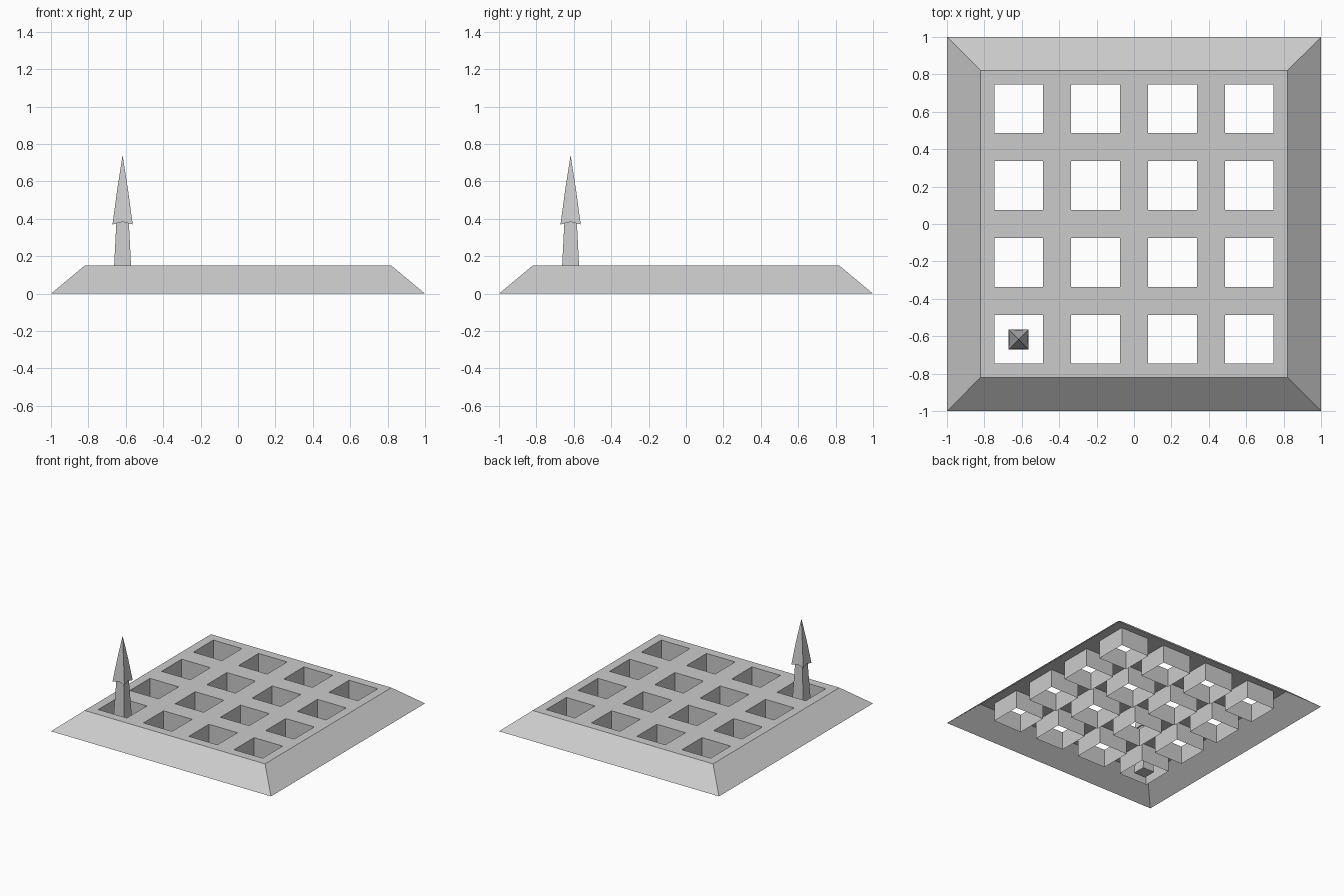
import bpy, bmesh
from mathutils import Vector

if "Cube" in bpy.data.objects:
    bpy.data.objects.remove(bpy.data.objects["Cube"])

TOP, RIM, HALF = 0.15, 0.82, 0.13
CENTRES = [-0.617, -0.206, 0.206, 0.617]


def make_object(name, bm):
    mesh = bpy.data.meshes.new(name)
    bm.to_mesh(mesh)
    bm.free()
    obj = bpy.data.objects.new(name, mesh)
    bpy.context.collection.objects.link(obj)
    return obj


# Base: thin hollow tray, perforated deck with square sleeves and sloped skirt
bm = bmesh.new()
cuts = [-RIM] + [c + s * HALF for c in CENTRES for s in (-1, 1)] + [RIM]
grid = [[bm.verts.new((x, y, TOP)) for y in cuts] for x in cuts]
for i in range(9):
    for j in range(9):
        if not (i % 2 and j % 2):
            bm.faces.new((grid[i][j], grid[i + 1][j], grid[i + 1][j + 1], grid[i][j + 1]))
border = [e for e in bm.edges if e.is_boundary]
new = bmesh.ops.extrude_edge_only(bm, edges=border)["geom"]
for v in (g for g in new if isinstance(g, bmesh.types.BMVert)):
    v.co.z = 0
    # outer loop flares out to form the skirt, hole loops drop straight down
    if max(abs(v.co.x), abs(v.co.y)) > RIM - 0.01:
        v.co.x /= RIM
        v.co.y /= RIM
bmesh.ops.recalc_face_normals(bm, faces=bm.faces)
bm.normal_update()
if max(bm.faces, key=lambda f: abs(f.normal.z)).normal.z < 0:
    bmesh.ops.reverse_faces(bm, faces=bm.faces)
make_object("perforated_base", bm)

SPOT = Vector((CENTRES[0], CENTRES[0], 0))

# Spike shaft: tapered square post
bm = bmesh.new()
bmesh.ops.create_cube(bm, size=2)
for v in bm.verts:
    h = 0.053 if v.co.z < 0 else 0.033
    v.co.x *= h
    v.co.y *= h
    v.co.z = 0 if v.co.z < 0 else 0.388
make_object("spike_shaft", bm).location = SPOT

# Spike head: four-sided point with drooping corners and arched lower edges
RING = [(1, 1), (0, 1), (-1, 1), (-1, 0), (-1, -1), (0, -1), (1, -1), (1, 0)]
bm = bmesh.new()


def ring(half, mid, z_corner, z_mid):
    return [bm.verts.new((x * (half if x * y else mid), y * (half if x * y else mid),
                          z_corner if x * y else z_mid)) for x, y in RING]


loops = [ring(0.033, 0.033, 0.388, 0.388),
         ring(0.054, 0.050, 0.37, 0.384),
         ring(0.029, 0.027, 0.555, 0.555)]
tip = bm.verts.new((0, 0, 0.74))
bm.faces.new(loops[0])
for k in range(8):
    n = (k + 1) % 8
    for a, b in zip(loops, loops[1:]):
        bm.faces.new((a[k], a[n], b[n], b[k]))
    bm.faces.new((loops[2][k], loops[2][n], tip))
bmesh.ops.recalc_face_normals(bm, faces=bm.faces)
head = make_object("spike_head", bm)
head.location = SPOT
bpy.context.view_layer.objects.active = head
head.select_set(True)
bpy.ops.object.shade_smooth_by_angle(angle=0.6)
